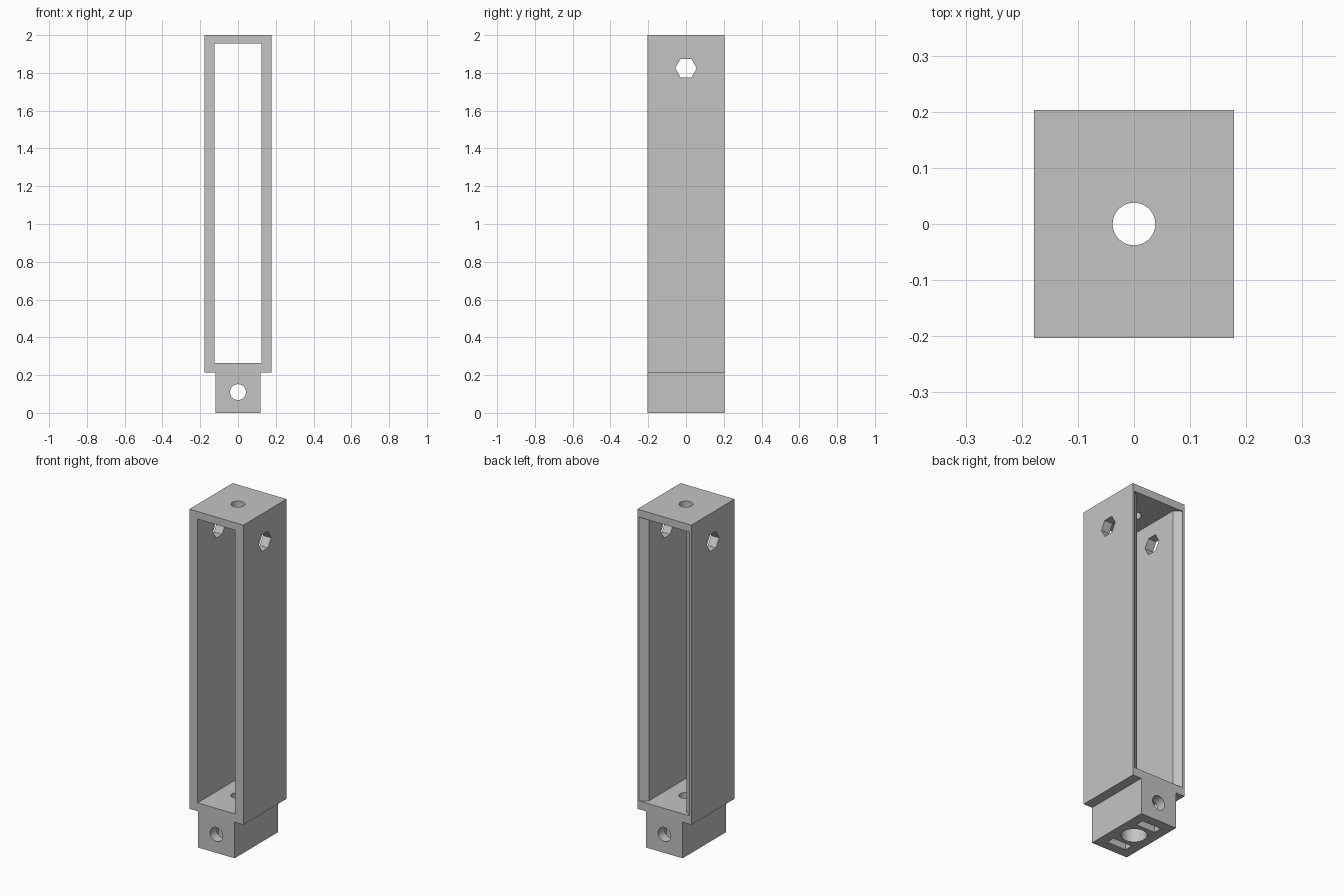
import bpy, bmesh, math
from mathutils import Matrix

cube = bpy.data.objects.get("Cube")
if cube:
    bpy.data.objects.remove(cube, do_unlink=True)

HALF_X, HALF_Y, TOP = 0.178, 0.203, 2.0
FOOT_X, SHOULDER = 0.12, 0.215
FLOOR, CEILING = 0.265, 1.955

grey = bpy.data.materials.new("plain_grey")
grey.use_nodes = True
colour = (0.55, 0.55, 0.55, 1)
grey.diffuse_color = colour
grey.node_tree.nodes["Principled BSDF"].inputs["Base Color"].default_value = colour


def finish(name, bm):
    bmesh.ops.recalc_face_normals(bm, faces=bm.faces)
    mesh = bpy.data.meshes.new(name)
    bm.to_mesh(mesh)
    bm.free()
    mesh.materials.append(grey)
    obj = bpy.data.objects.new(name, mesh)
    bpy.context.collection.objects.link(obj)
    return obj


def prism(name, half_profile, axis, start, end):
    """Mirror a half profile over x = 0 and extrude it along y or z."""
    outline = half_profile + [(-a, b) for a, b in reversed(half_profile)]
    place = (lambda a, b: (a, start, b)) if axis == "Y" else (lambda a, b: (a, b, start))
    bm = bmesh.new()
    face = bm.faces.new([bm.verts.new(place(a, b)) for a, b in outline])
    moved = bmesh.ops.extrude_face_region(bm, geom=[face])["geom"]
    step = (0, end - start, 0) if axis == "Y" else (0, 0, end - start)
    bmesh.ops.translate(bm, vec=step, verts=[v for v in moved if isinstance(v, bmesh.types.BMVert)])
    return finish(name, bm)


def drill(name, radius, length, centre, axis, sides=48):
    turn = {"X": Matrix.Rotation(math.pi / 2, 4, "Y"),
            "Y": Matrix.Rotation(math.pi / 2, 4, "X"),
            "Z": Matrix()}[axis]
    bm = bmesh.new()
    # The first corner of a hexagon points along y once turned onto the x axis
    spin = Matrix.Rotation(math.pi / 2 if sides == 6 else 0, 4, "Z")
    bmesh.ops.create_cone(bm, cap_ends=True, segments=sides, radius1=radius, radius2=radius,
                          depth=length, matrix=Matrix.Translation(centre) @ turn)
    if sides == 6:
        # Settle the hexagon so that its points lie level
        verts = bm.verts[:]
        if max(v.co.z for v in verts) - centre[2] > radius * 0.95:
            bmesh.ops.rotate(bm, verts=verts, cent=centre,
                             matrix=Matrix.Rotation(math.pi / 6, 3, "X"))
    return finish(name, bm)


# Body: wide frame with a narrower foot
body = prism("frame_body", [(FOOT_X, 0), (FOOT_X, SHOULDER), (HALF_X, SHOULDER), (HALF_X, TOP)],
             "Y", -HALF_Y, HALF_Y)

cutters = [
    # Window through the frame, flaring out at the back edge
    prism("window_cutter", [(0.124, -0.3), (0.124, 0.172), (0.166, HALF_Y), (0.166, 0.3)],
          "Z", FLOOR, CEILING),
    # Bolt holes in the top, floor and foot
    drill("vertical_hole_cutter", 0.038, 3, (0, 0, 1), "Z"),
    drill("foot_bore_cutter", 0.069, 0.43, (0, 0, 0), "Z"),
    drill("foot_hole_cutter", 0.042, 1, (0, 0, 0.11), "Y"),
    # Hexagonal hole across both side walls
    drill("hex_hole_cutter", 0.057, 1, (0, 0, 1.825), "X", 6),
]
# Nut slots open at the underside of the foot
for side in (-1, 1):
    mid = side * 0.12
    cutters.append(prism("nut_slot_cutter", [(0.063, mid - 0.025), (0.063, mid + 0.025)],
                         "Z", -0.1, 0.17))

for cutter in cutters:
    cutter.hide_render = True
    mod = body.modifiers.new(cutter.name, "BOOLEAN")
    mod.operation = "DIFFERENCE"
    mod.solver = "EXACT"
    mod.object = cutter

# Bake the cuts and discard the cutters
bpy.context.view_layer.update()
result = bpy.data.meshes.new_from_object(body.evaluated_get(bpy.context.evaluated_depsgraph_get()))
body.modifiers.clear()
body.data = result
for cutter in cutters:
    bpy.data.objects.remove(cutter, do_unlink=True)

bpy.ops.object.select_all(action="DESELECT")
body.select_set(True)
bpy.context.view_layer.objects.active = body
bpy.ops.object.shade_smooth_by_angle(angle=math.radians(25))
